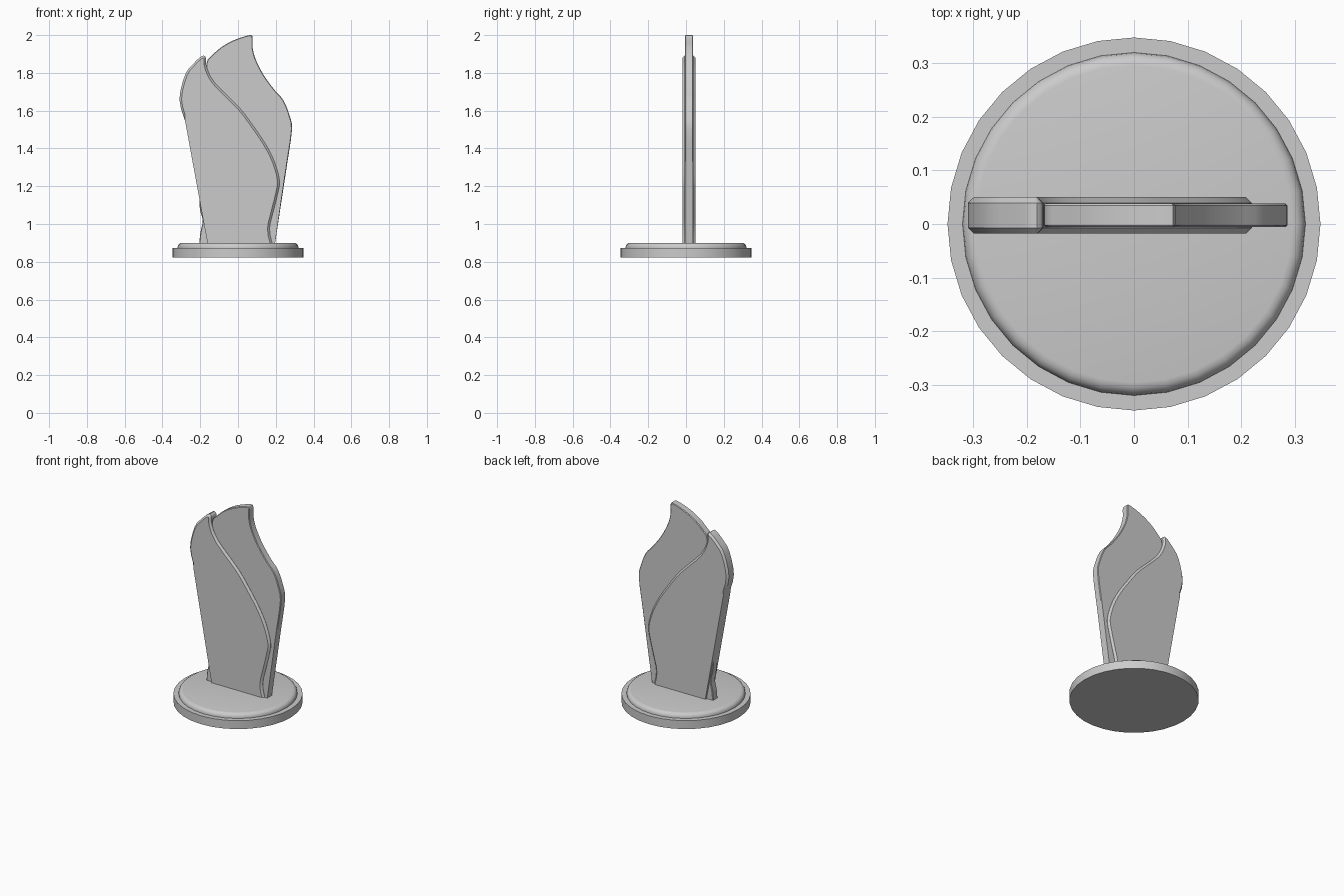
import bpy
import bmesh
import math
from mathutils import Vector

cube = bpy.data.objects.get("Cube")
if cube:
    bpy.data.objects.remove(cube, do_unlink=True)

GREY = (0.6, 0.6, 0.6, 1.0)
material = bpy.data.materials.new("plain grey")
material.use_nodes = True
material.diffuse_color = GREY
material.node_tree.nodes["Principled BSDF"].inputs["Base Color"].default_value = GREY


def finish(bm, name, angle):
    """Turn a bmesh into a shaded object."""
    bmesh.ops.recalc_face_normals(bm, faces=bm.faces)
    mesh = bpy.data.meshes.new(name)
    bm.to_mesh(mesh)
    bm.free()
    mesh.materials.append(material)
    obj = bpy.data.objects.new(name, mesh)
    bpy.context.collection.objects.link(obj)
    bpy.ops.object.select_all(action="DESELECT")
    obj.select_set(True)
    bpy.context.view_layer.objects.active = obj
    bpy.ops.object.shade_smooth_by_angle(angle=math.radians(angle))
    return obj


def spline(points, steps=3):
    """Smooth open curve through the given points."""
    pts = [Vector(p) for p in points]
    pts = [pts[0]] + pts + [pts[-1]]
    out = []
    for a, b, c, d in zip(pts, pts[1:], pts[2:], pts[3:]):
        for i in range(steps):
            t = i / steps
            out.append(0.5 * (2 * b + (c - a) * t + (2 * a - 5 * b + 4 * c - d) * t ** 2
                              + (3 * b - a - 3 * c + d) * t ** 3))
    return out + [pts[-1]]


def petal(name, curve, corner, front, back, chamfer):
    """Flat slab with a curved outline, chamfered along its curved rim."""
    outline = spline(curve) + [Vector(corner)]
    bm = bmesh.new()
    cap = bm.faces.new([bm.verts.new((p.x, front, p.y)) for p in outline])
    ext = bmesh.ops.extrude_face_region(bm, geom=[cap], use_keep_orig=True)
    moved = [v for v in ext["geom"] if isinstance(v, bmesh.types.BMVert)]
    bmesh.ops.translate(bm, verts=moved, vec=(0, back - front, 0))
    bmesh.ops.recalc_face_normals(bm, faces=bm.faces)
    rim = [e for e in bm.edges
           if abs(e.verts[0].co.y - e.verts[1].co.y) < 0.001 and e.calc_length() < 0.2]
    bmesh.ops.bevel(bm, geom=rim, offset=chamfer, segments=1, affect="EDGES",
                    clamp_overlap=True)
    return finish(bm, name, 30)


def disc(name, radius, bottom, top, rounding=0.0):
    """Round plate, optionally with a rounded upper rim."""
    bm = bmesh.new()
    bmesh.ops.create_cone(bm, cap_ends=True, segments=32, radius1=radius, radius2=radius,
                          depth=top - bottom)
    bmesh.ops.translate(bm, verts=bm.verts, vec=(0, 0, (top + bottom) / 2))
    if rounding:
        rim = [e for e in bm.edges if all(v.co.z > top - 0.001 for v in e.verts)]
        bmesh.ops.bevel(bm, geom=rim, offset=rounding, segments=4, profile=0.5,
                        affect="EDGES")
    return finish(bm, name, 40)


# Round two-step base
disc("base_plate", 0.348, 0.823, 0.873)
disc("base_top", 0.32, 0.87, 0.9, 0.024)

# Thick petal, leaning to the right-hand side
petal("outer_petal",
      [(-.28, 1.545), (-.31, 1.66), (-.28, 1.79), (-.235, 1.85), (-.19, 1.89),
       (-.17, 1.88), (-.167, 1.835), (-.125, 1.75), (.008, 1.615), (.077, 1.525),
       (.145, 1.425), (.193, 1.33), (.22, 1.23), (.21, 1.16), (.188, 1.07),
       (.167, .975), (.183, .89)],
      (-.16, .89), -.018, .05, .011)

# Thin petal, running through the middle of the thick one
petal("inner_petal",
      [(.262, 1.33), (.286, 1.5), (.272, 1.577), (.24, 1.656), (.193, 1.71),
       (.135, 1.79), (.093, 1.873), (.077, 1.937), (.077, 1.985), (.062, 2),
       (-.02, 1.974), (-.087, 1.937), (-.14, 1.89), (-.167, 1.85), (-.17, 1.7),
       (-.18, 1.45), (-.2, 1.25), (-.203, 1.09), (-.187, 1.02), (-.2, .95),
       (-.205, .89)],
      (.195, .89), -.006, .038, .007)
